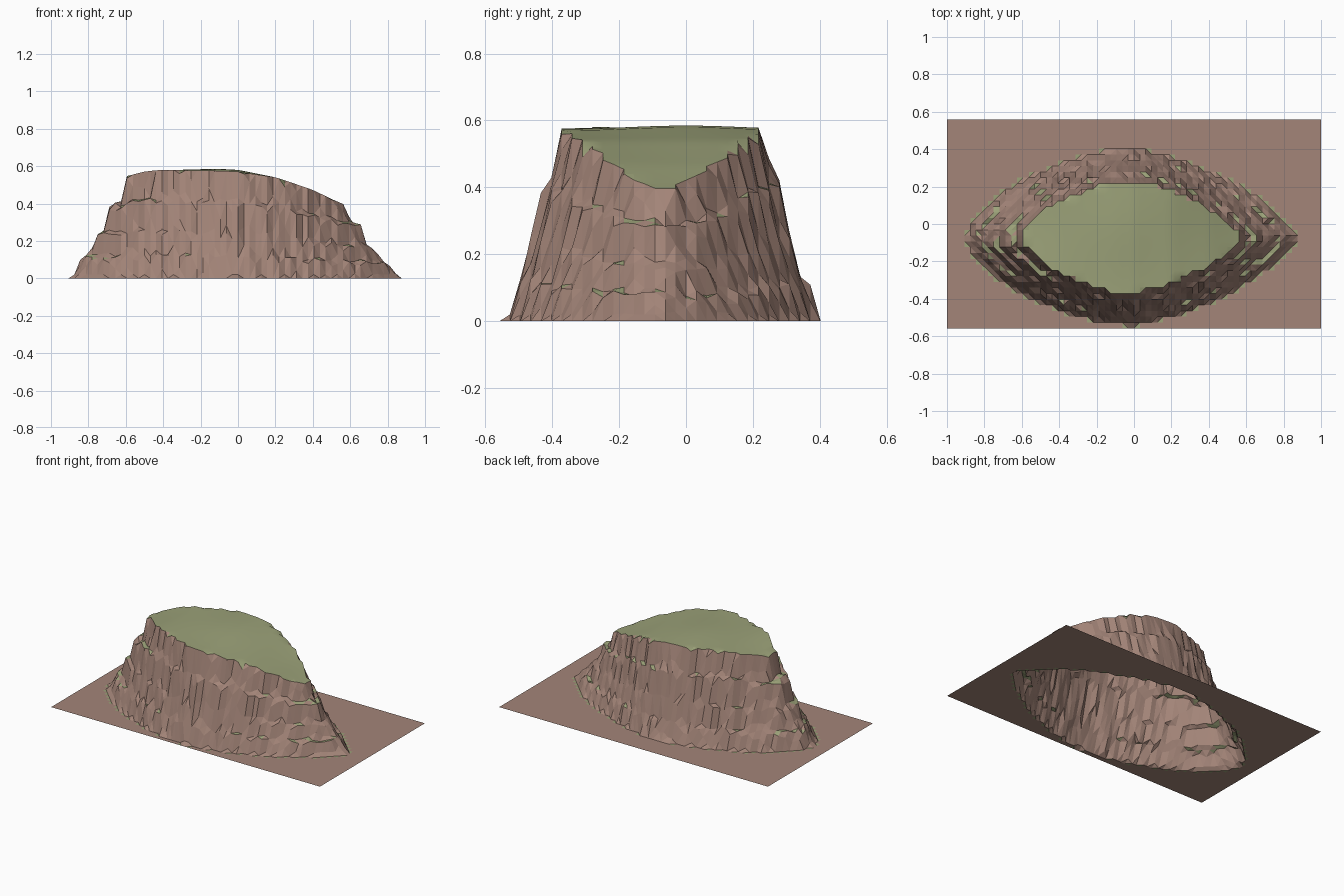
import bpy, bmesh, random
from math import sin, cos

if "Cube" in bpy.data.objects:
    bpy.data.objects.remove(bpy.data.objects["Cube"])

random.seed(4)
NX, NY, HX, HY = 64, 36, 1.0, 0.5575
CY = -0.07


def lerp(pts, v):
    if v <= pts[0][0]:
        return pts[0][1]
    for (a, p), (b, q) in zip(pts, pts[1:]):
        if v <= b:
            return p + (q - p) * (v - a) / (b - a)
    return pts[-1][1]


# crest height along x, and terraced cliff profile outward from the rim
CREST = [(-.62, .545), (-.5, .57), (-.4, .579), (-.1, .58), (0, .575),
         (.2, .54), (.4, .47), (.56, .40), (.75, .385)]
STEPS = [(.68, 1), (.715, .745), (.785, .71), (.815, .45), (.865, .42),
         (.90, .22), (.955, .20), (1.0, 0.0)]


def radius(x, y):
    u = abs(x + .015) / .868
    v = abs(y - CY) / .458
    p = 1.6 if x < 0 else 1.42
    return (u ** p + v ** p) ** (1 / p)


def height(x, y):
    r = radius(x, y)
    top = lerp(CREST, x) + .005 * sin(6 * x + 2) * cos(9 * y)
    if r < .665:
        return top, r
    if r < 1:
        r = min(.998, r + random.uniform(-.012, .012))
    h = top * lerp(STEPS, r)
    if 0 < h < .9 * top:
        h = max(.02, h + random.uniform(-.014, .014))
    return h, r


# sampled height grid
grid = {}
for i in range(NX + 1):
    for j in range(NY + 1):
        x, y = -HX + 2 * HX * i / NX, -HY + 2 * HY * j / NY
        h, r = height(x, y)
        grid[i, j] = (x, y, h, r)


def material(name, rgb):
    m = bpy.data.materials.new(name)
    m.diffuse_color = (*rgb, 1)
    m.use_nodes = True
    m.node_tree.nodes["Principled BSDF"].inputs["Base Color"].default_value = m.diffuse_color
    return m


rock = material("rock", (.37, .235, .19))
grass = material("grass", (.33, .36, .19))


def build(name, quads, mats, smooth=False):
    bm = bmesh.new()
    cache = {}

    def vert(k):
        if k not in cache:
            cache[k] = bm.verts.new(grid[k][:3])
        return cache[k]
    for q in quads:
        bm.faces.new([vert(k) for k in q])
    if not smooth:
        bmesh.ops.triangulate(bm, faces=bm.faces[:])
    bm.normal_update()
    for f in bm.faces:
        f.smooth = smooth
        f.material_index = 1 if len(mats) > 1 and f.normal.z > .86 else 0
    me = bpy.data.meshes.new(name)
    bm.to_mesh(me)
    bm.free()
    for m in mats:
        me.materials.append(m)
    ob = bpy.data.objects.new(name, me)
    bpy.context.collection.objects.link(ob)
    return ob


# sort the cells into ground, cliffs and plateau
ground, cliffs, plateau = [], [], []
for i in range(NX):
    for j in range(NY):
        q = [(i, j), (i + 1, j), (i + 1, j + 1), (i, j + 1)]
        if all(grid[k][2] == 0 for k in q):
            ground.append(q)
        elif all(grid[k][3] < .69 for k in q):
            plateau.append(q)
        else:
            cliffs.append(q)

build("ground", ground, [rock])
build("terraced_cliffs", cliffs, [rock, grass])
build("grassy_plateau", plateau, [grass], True)
